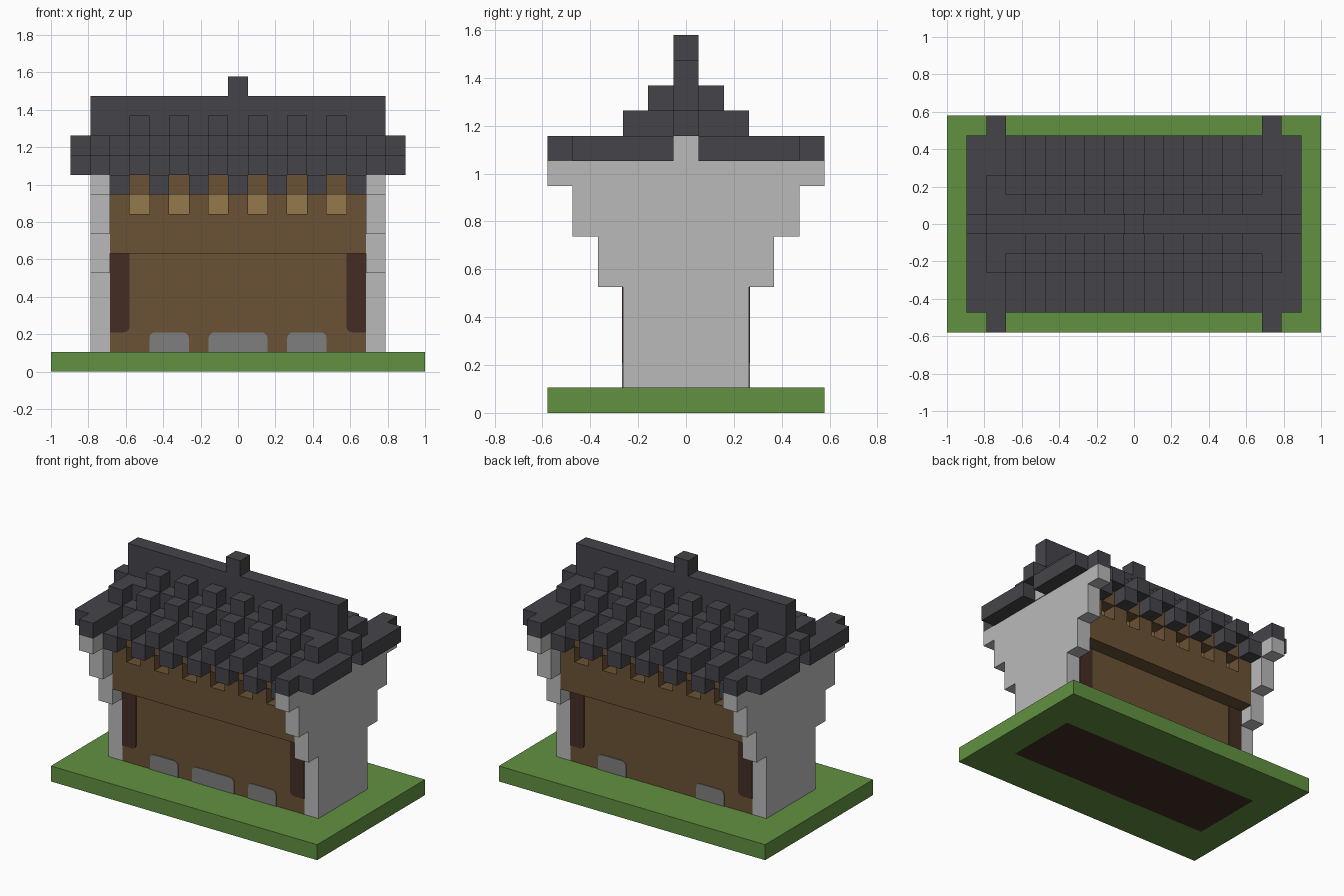
import bpy, bmesh, math
from mathutils import Vector

if "Cube" in bpy.data.objects:
    bpy.data.objects.remove(bpy.data.objects["Cube"])

U = 2 / 19      # one building block


def material(name, hexcode):
    rgb = [int(hexcode[i:i + 2], 16) / 255 for i in (0, 2, 4)]
    lin = [c / 12.92 if c < 0.04045 else ((c + 0.055) / 1.055) ** 2.4 for c in rgb]
    m = bpy.data.materials.new(name)
    m.use_nodes = True
    m.diffuse_color = (*lin, 1)
    bsdf = next(n for n in m.node_tree.nodes if n.type == 'BSDF_PRINCIPLED')
    bsdf.inputs["Base Color"].default_value = (*lin, 1)
    return m


GRASS = material("grass_green", "629141")
STONE = material("pale_stone", "bababa")
ROCK = material("grey_rock", "7f7f7f")
SLATE = material("dark_slate", "454449")
WOOD = material("brown_wood", "6b5235")
TAN = material("tan_wood", "957a4c")
DARK = material("dark_wood", "432d24")


def finish(name, bm, *mats):
    bmesh.ops.recalc_face_normals(bm, faces=bm.faces)
    bmesh.ops.scale(bm, vec=(U, U, U), verts=bm.verts)
    mesh = bpy.data.meshes.new(name)
    bm.to_mesh(mesh)
    bm.free()
    for m in mats:
        mesh.materials.append(m)
    ob = bpy.data.objects.new(name, mesh)
    bpy.context.collection.objects.link(ob)
    return ob


def box_mesh(x, y, z):
    bm = bmesh.new()
    bmesh.ops.create_cube(bm, size=1)
    for v in bm.verts:
        v.co = [lo + (c + 0.5) * (hi - lo) for c, (lo, hi) in zip(v.co, (x, y, z))]
    return bm


def box(name, x, y, z, mat):
    return finish(name, box_mesh(x, y, z), mat)


def prism(name, points, push, mat):
    """Extrude a flat outline along a vector."""
    bm = bmesh.new()
    face = bm.faces.new([bm.verts.new(p) for p in points])
    out = bmesh.ops.extrude_face_region(bm, geom=[face])
    moved = [g for g in out["geom"] if isinstance(g, bmesh.types.BMVert)]
    bmesh.ops.translate(bm, vec=push, verts=moved)
    return finish(name, bm, mat)


def stepped(name, x, z0, steps, mat):
    """Stepped symmetric profile of (half depth, top), extruded across x."""
    half, low = [], z0
    for y, top in steps:
        half += [(y, low), (y, top)]
        low = top
    outline = half + [(-y, z) for y, z in reversed(half)]
    return prism(name, [(x[0], y, z) for y, z in outline], Vector((x[1] - x[0], 0, 0)), mat)


def plate(name, x, z, side, rounded, mat, y=2.5):
    """Thin wall panel; rounded holds the corners (sx, sz) to soften."""
    r, pts = 0.3, []
    for sx, sz in ((-1, -1), (1, -1), (1, 1), (-1, 1)):
        cx, cz = x[(sx + 1) // 2], z[(sz + 1) // 2]
        if (sx, sz) in rounded:
            start = math.atan2(sz, sx) - math.pi / 4
            for k in range(4):
                a = start + k * math.pi / 6
                pts.append((cx - sx * r + r * math.cos(a), side * y, cz - sz * r + r * math.sin(a)))
        else:
            pts.append((cx, side * y, cz))
    return prism(name, pts, Vector((0, side * 0.05, 0)), mat)


# Grass slab with the foundation showing on its underside
bm = box_mesh((-9.5, 9.5), (-5.5, 5.5), (0, 1))
for axis, d in ((0, 7.5), (1, 2.5)):
    for s in (-1, 1):
        co = Vector((0, 0, 0))
        co[axis] = s * d
        no = Vector((0, 0, 0))
        no[axis] = 1
        bmesh.ops.bisect_plane(bm, geom=bm.verts[:] + bm.edges[:] + bm.faces[:],
                               plane_co=co, plane_no=no)
for f in bm.faces:
    c = f.calc_center_median()
    if c.z < 0.01 and abs(c.x) < 7.5 and abs(c.y) < 2.5:
        f.material_index = 1
finish("ground_slab", bm, GRASS, DARK)

# Timber core and overhanging upper walls
box("lower_wall", (-6.5, 6.5), (-2.5, 2.5), (1, 9), WOOD)
raised = range(-5, 6, 2)
low = range(-6, 7, 2)
for s, word in ((-1, "front"), (1, "back")):
    ys = sorted((s * 2.5, s * 3.5))
    box(word + "_upper_wall", (-6.5, 6.5), ys, (6, 8), WOOD)
    for c in low:
        box(word + "_wall_pier", (c - .5, c + .5), ys, (8, 9), WOOD)
    for c in raised:
        box(word + "_header", (c - .5, c + .5), ys, (9, 10), WOOD)
        plate(word + "_vent", (c - .5, c + .5), (8, 9), s, (), TAN)
    # Corner posts and foundation rocks
    plate(word + "_right_post", (-6.5, -5.5), (2, 6), s, ((1, -1),), DARK)
    plate(word + "_left_post", (5.5, 6.5), (2, 6), s, ((-1, -1),), DARK)
    rocks = [(-4.5, -2.5), (2.5, 4.5)] + ([(-1.5, 1.5)] if s < 0 else [])
    for span in rocks:
        plate(word + "_rock", span, (1, 2), s, ((-1, 1), (1, 1)), ROCK)

# Roof courses: alternating raised and low tile rows
for c in low:
    stepped("low_tiles", (c - .5, c + .5), 9, [(4.5, 10), (2.5, 11), (1.5, 12)], SLATE)
for c in raised:
    stepped("raised_tiles", (c - .5, c + .5), 10, [(4.5, 11), (2.5, 12), (1.5, 13)], SLATE)

# Gable ends with verge and barge tiles
for s, word in ((-1, "right"), (1, "left")):
    xs = sorted((s * 6.5, s * 7.5))
    xo = sorted((s * 7.5, s * 8.5))
    stepped(word + "_gable", xs, 1, [(2.5, 5), (3.5, 7), (4.5, 9), (5.5, 10)], STONE)
    box(word + "_gable_peak", sorted((s * 7, s * 7.55)), (-.5, .5), (10, 11), STONE)
    stepped(word + "_verge", xs, 10, [(5.5, 11), (2.5, 12)], SLATE)
    for t in (-1, 1):
        box(word + "_barge", xo, sorted((t * .5, t * 4.5)), (10, 11), SLATE)

# Ridge and finial
box("ridge_cap", (-8.5, 8.5), (-.5, .5), (11, 12), SLATE)
box("ridge_wall", (-7.5, 7.5), (-.5, .5), (12, 14), SLATE)
box("ridge_finial", (-.5, .5), (-.5, .5), (14, 15), SLATE)
